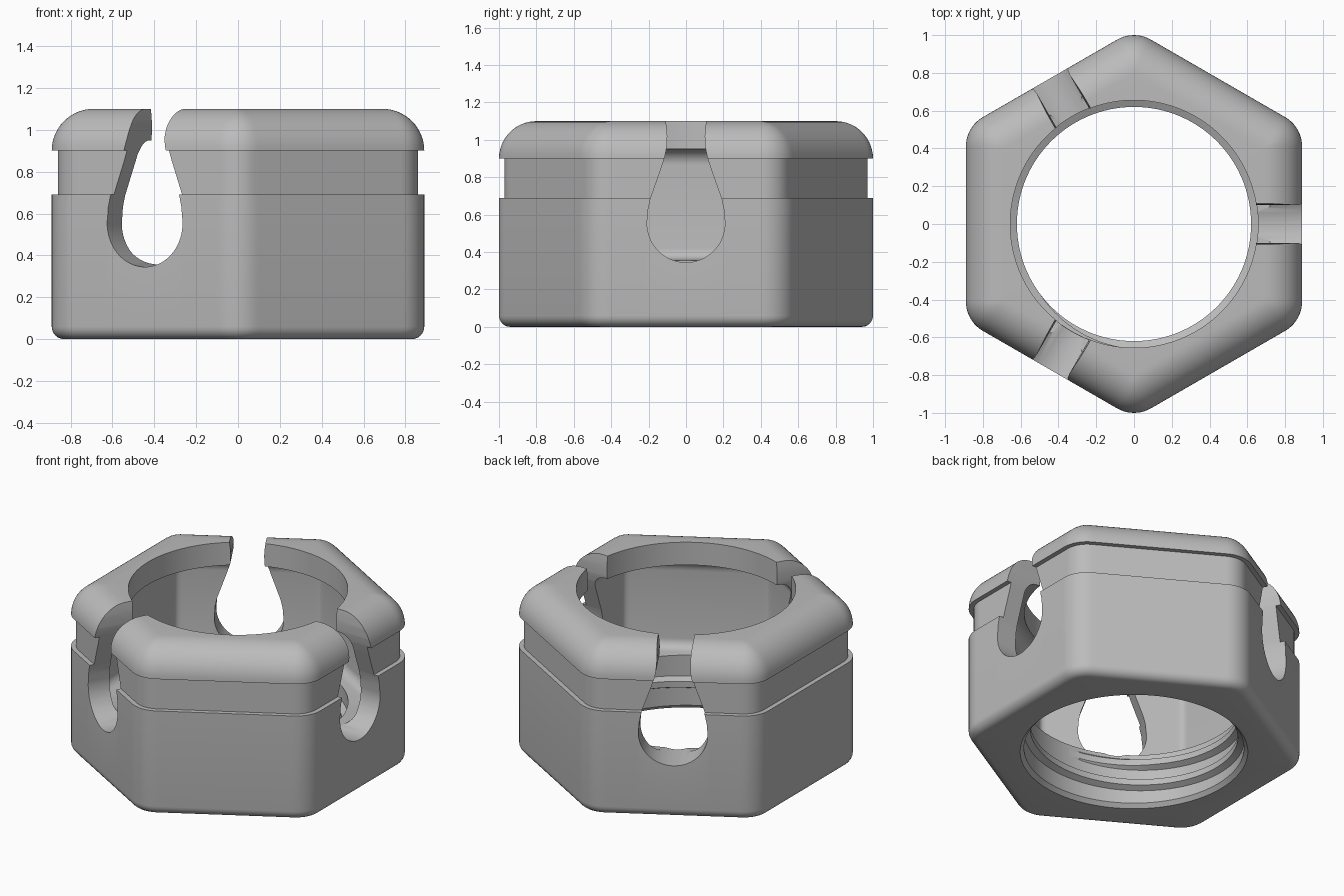
import bpy, bmesh, math
from math import sin, cos, tan, pi, radians, sqrt, hypot

cube = bpy.data.objects.get("Cube")
if cube:
    bpy.data.objects.remove(cube)

grey = bpy.data.materials.new("plain grey")
grey.use_nodes = True
grey.diffuse_color = (0.5, 0.5, 0.5, 1)
grey.node_tree.nodes["Principled BSDF"].inputs["Base Color"].default_value = (0.5, 0.5, 0.5, 1)

N = 360            # points around each ring
APOTHEM, CORNER = 0.89, 0.18


def make_object(name, bm):
    bmesh.ops.recalc_face_normals(bm, faces=bm.faces[:])
    mesh = bpy.data.meshes.new(name)
    bm.to_mesh(mesh)
    bm.free()
    mesh.materials.append(grey)
    ob = bpy.data.objects.new(name, mesh)
    bpy.context.collection.objects.link(ob)
    return ob


def activate(ob):
    bpy.ops.object.select_all(action='DESELECT')
    ob.select_set(True)
    bpy.context.view_layer.objects.active = ob


def hexagon(inset):
    """Polar radius function of a round-cornered hexagon, inset from the outer wall."""
    a = APOTHEM - inset
    r = max(0.004, CORNER - inset)
    cx, cy = a - r, (a - r) * tan(pi / 6)

    def radius(angle):
        phi = abs((angle + pi / 6) % (pi / 3) - pi / 6)
        if a * tan(phi) <= cy:
            return a / cos(phi)
        d = cx * cos(phi) + cy * sin(phi)
        return d + sqrt(max(0, d * d - cx * cx - cy * cy + r * r))
    return radius


def circle(r):
    return lambda angle: r


def fillet(inset, z, r, start, end, steps=10):
    """Hexagon rings along a rounded edge; the arc centre is at (inset, z)."""
    for i in range(steps + 1):
        t = radians(start + (end - start) * i / steps)
        yield hexagon(inset - r * cos(t)), z + r * sin(t)


# Closed cross-section: outer wall, rounded top, lip, cavity, bore
rings = [(circle(0.68), 0)]
rings += fillet(0.06, 0.06, 0.06, -90, 0, 6)
rings += [(hexagon(0), 0.69), (hexagon(0.03), 0.69), (hexagon(0.03), 0.9)]
rings += fillet(0.2, 0.9, 0.2, 0, 90, 14)
rings += [(circle(0.655), 1.1), (circle(0.655), 0.95)]
rings += fillet(0.225, 0.865, 0.085, 90, 0, 8)
rings += fillet(0.2, 0.42, 0.06, 0, -90, 6)
rings += [(circle(0.657), 0.355), (circle(0.657), 0.025)]

bm = bmesh.new()
loops = []
for radius, z in rings:
    loop = []
    for k in range(N):
        a = 2 * pi * k / N
        loop.append(bm.verts.new((radius(a) * cos(a), radius(a) * sin(a), z)))
    loops.append(loop)
for i, lower in enumerate(loops):
    upper = loops[(i + 1) % len(loops)]
    for k in range(N):
        j = (k + 1) % N
        bm.faces.new((lower[k], lower[j], upper[j], upper[k]))
body = make_object("hex_collar", bm)

# Keyhole slots cut through three of the flat sides
half = [(0.208 * cos(radians(t)), 0.553 + 0.208 * sin(radians(t))) for t in range(-90, 11, 5)]
half += [(0.202, 0.63), (0.19, 0.685), (0.16, 0.77), (0.13, 0.855), (0.113, 0.91),
         (0.103, 0.96), (0.1, 1.02), (0.104, 1.07), (0.112, 1.13)]
outline = half + [(-y, z) for y, z in reversed(half[1:])]
bm = bmesh.new()
for turn in range(3):
    a = turn * 2 * pi / 3
    ends = [[bm.verts.new((x * cos(a) - y * sin(a), x * sin(a) + y * cos(a), z))
             for y, z in outline] for x in (0.45, 1.2)]
    bm.faces.new(ends[0])
    bm.faces.new(ends[1])
    for k in range(len(outline)):
        j = (k + 1) % len(outline)
        bm.faces.new((ends[0][k], ends[0][j], ends[1][j], ends[1][k]))
cutter = make_object("slot_cutter", bm)
cutter.hide_render = True

cut = body.modifiers.new("slots", 'BOOLEAN')
cut.operation = 'DIFFERENCE'
cut.solver = 'EXACT'
cut.object = cutter
activate(body)
bpy.ops.object.modifier_apply(modifier=cut.name)
bpy.data.objects.remove(cutter)

# Screw thread: a trapezoid ridge swept along a helix inside the bore
PITCH, TURNS, STEPS = 0.14, 1.75, 210
bm = bmesh.new()
sections = []
for s in range(STEPS + 1):
    t = s / STEPS
    a = 2 * pi * TURNS * t
    z = 0.06 + PITCH * TURNS * t
    crest = 0.66 - 0.04 * min(1, 12 * t, 12 * (1 - t))
    sections.append([bm.verts.new((r * cos(a), r * sin(a), z + dz)) for r, dz in
                     ((0.67, -0.045), (crest, -0.02), (crest, 0.02), (0.67, 0.045))])
for p, q in zip(sections, sections[1:]):
    for k in range(4):
        j = (k + 1) % 4
        bm.faces.new((p[k], p[j], q[j], q[k]))
bm.faces.new(sections[0])
bm.faces.new(sections[-1])
thread = make_object("inner_thread", bm)

for ob in (body, thread):
    activate(ob)
    bpy.ops.object.shade_smooth_by_angle(angle=radians(30))
